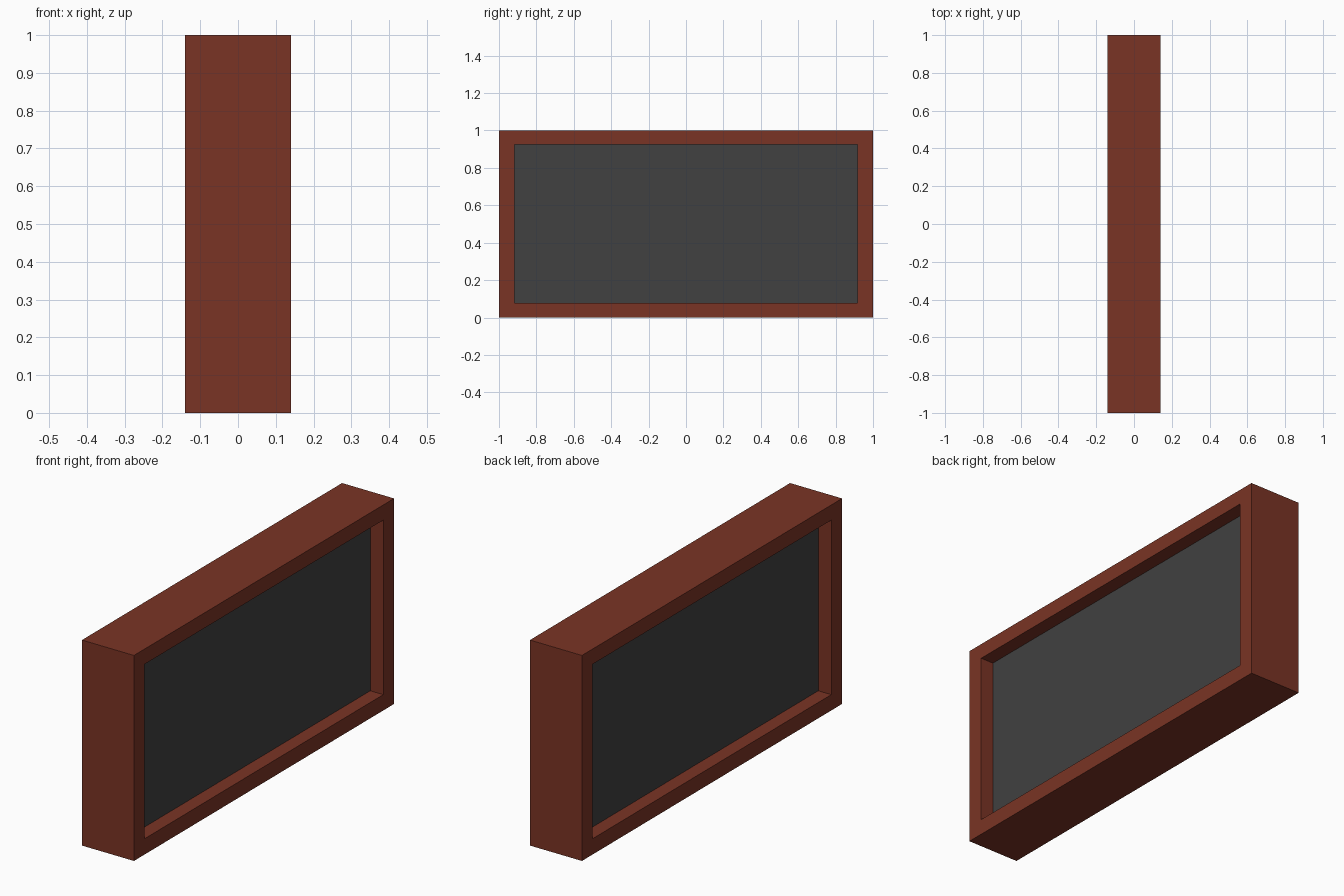
import bpy, bmesh

if "Cube" in bpy.data.objects:
    bpy.data.objects.remove(bpy.data.objects["Cube"])

DEPTH = 0.14          # half thickness of the frame
PANEL = 0.07          # half thickness of the recessed panel
OPEN_Y, OPEN_Z0, OPEN_Z1 = 0.917, 0.077, 0.926


def material(name, rgb):
    m = bpy.data.materials.new(name)
    m.diffuse_color = (*rgb, 1)
    m.use_nodes = True
    m.node_tree.nodes["Principled BSDF"].inputs["Base Color"].default_value = m.diffuse_color
    return m


def finish(name, bm, mat):
    bmesh.ops.recalc_face_normals(bm, faces=bm.faces)
    mesh = bpy.data.meshes.new(name)
    bm.to_mesh(mesh)
    bm.free()
    mesh.materials.append(mat)
    obj = bpy.data.objects.new(name, mesh)
    bpy.context.collection.objects.link(obj)
    return obj


def rect(bm, x, y, z0, z1):
    return [bm.verts.new((x, a, b)) for a, b in ((-y, z0), (y, z0), (y, z1), (-y, z1))]


brown = material("red brown wood", (0.195, 0.034, 0.018))
grey = material("dark grey panel", (0.052, 0.052, 0.052))

# Frame: four rectangular loops joined into a closed ring
bm = bmesh.new()
loops = [rect(bm, -DEPTH, 1, 0, 1), rect(bm, DEPTH, 1, 0, 1),
         rect(bm, DEPTH, OPEN_Y, OPEN_Z0, OPEN_Z1),
         rect(bm, -DEPTH, OPEN_Y, OPEN_Z0, OPEN_Z1)]
for i in range(4):
    a, b = loops[i], loops[(i + 1) % 4]
    for j in range(4):
        k = (j + 1) % 4
        bm.faces.new((a[j], a[k], b[k], b[j]))
finish("frame", bm, brown)

# Panel: recessed equally from both faces of the frame
bm = bmesh.new()
a = rect(bm, -PANEL, OPEN_Y, OPEN_Z0, OPEN_Z1)
b = rect(bm, PANEL, OPEN_Y, OPEN_Z0, OPEN_Z1)
bm.faces.new(a)
bm.faces.new(b[::-1])
finish("panel", bm, grey)
for f in bpy.data.objects["panel"].data.polygons:
    if f.normal.x * f.center.x < 0:
        f.flip()
